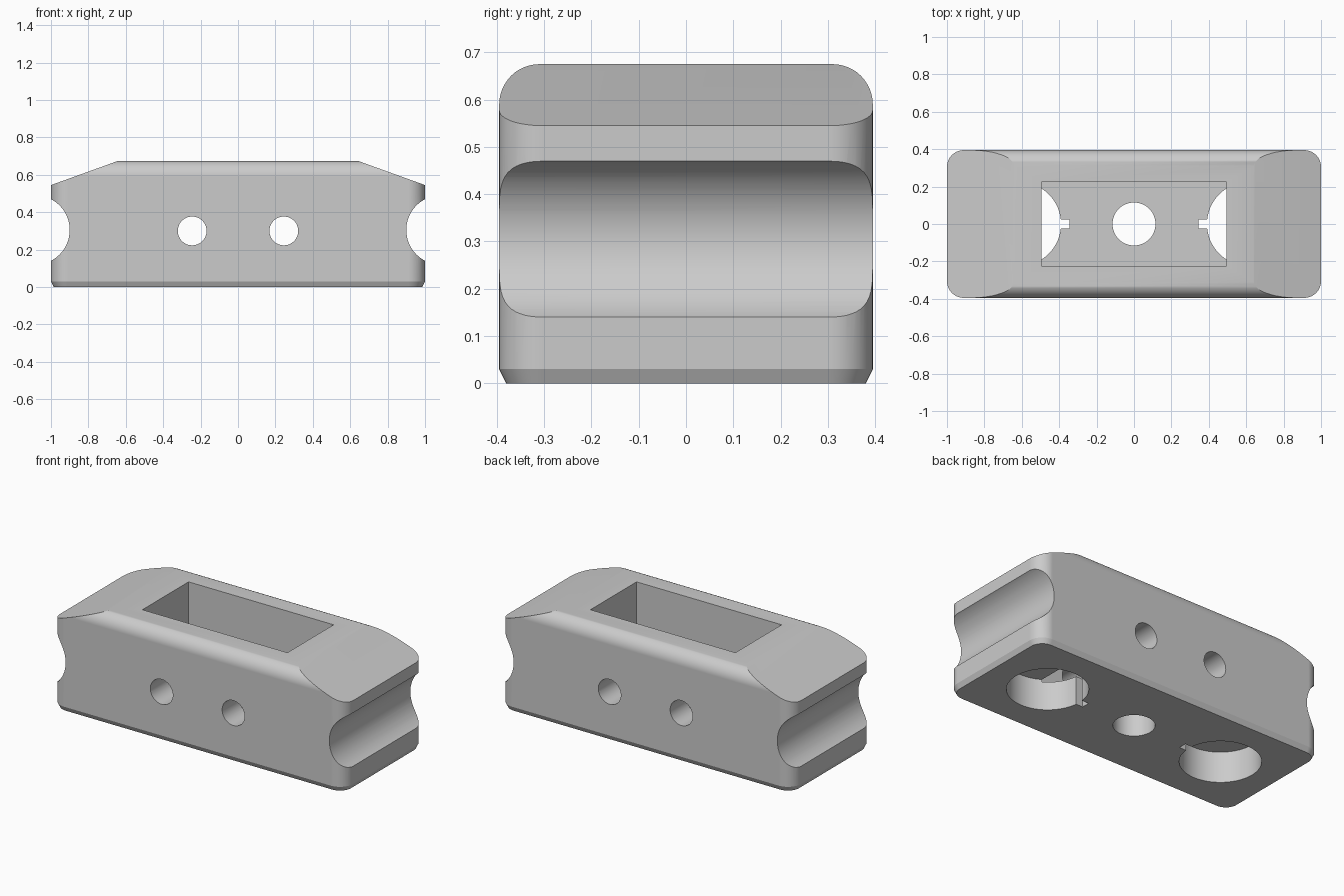
import bpy, bmesh, math
from mathutils import Vector

cube = bpy.data.objects.get("Cube")
if cube:
    bpy.data.objects.remove(cube, do_unlink=True)

grey = bpy.data.materials.new("plain grey")
grey.use_nodes = True
grey.diffuse_color = (0.6, 0.6, 0.6, 1)
grey.node_tree.nodes["Principled BSDF"].inputs["Base Color"].default_value = (0.6, 0.6, 0.6, 1)

# Each axis maps profile coordinates (u, v) and depth d to a point
PLACE = {
    "x": lambda u, v, d: Vector((d, u, v)),
    "y": lambda u, v, d: Vector((u, d, v)),
    "z": lambda u, v, d: Vector((u, v, d)),
}


def loft(name, axis, sections):
    """Closed solid through (profile, depth) sections with equal point counts."""
    bm = bmesh.new()
    rings = [[bm.verts.new(PLACE[axis](u, v, d)) for u, v in pts] for pts, d in sections]
    for a, b in zip(rings, rings[1:]):
        for i in range(len(a)):
            j = (i + 1) % len(a)
            bm.faces.new((a[i], a[j], b[j], b[i]))
    bm.faces.new(rings[0])
    bm.faces.new(rings[-1])
    bmesh.ops.recalc_face_normals(bm, faces=bm.faces)
    mesh = bpy.data.meshes.new(name)
    bm.to_mesh(mesh)
    bm.free()
    mesh.materials.append(grey)
    obj = bpy.data.objects.new(name, mesh)
    bpy.context.collection.objects.link(obj)
    return obj


def prism(name, axis, pts, low, high):
    return loft(name, axis, [(pts, low), (pts, high)])


def circle(cu, cv, r, n=64):
    return [(cu + r * math.cos(math.tau * i / n), cv + r * math.sin(math.tau * i / n)) for i in range(n)]


def rect(u0, u1, v0, v1):
    return [(u0, v0), (u1, v0), (u1, v1), (u0, v1)]


def rounded_rect(u0, u1, v0, v1, r, n=12):
    corners = [(u1 - r, v1 - r), (u0 + r, v1 - r), (u0 + r, v0 + r), (u1 - r, v0 + r)]
    pts = []
    for k, (cu, cv) in enumerate(corners):
        for i in range(n + 1):
            a = math.pi / 2 * (k + i / n)
            pts.append((cu + r * math.cos(a), cv + r * math.sin(a)))
    return pts


def combine(target, tool, operation):
    mod = target.modifiers.new("cut", "BOOLEAN")
    mod.operation = operation
    mod.solver = "EXACT"
    mod.object = tool
    bpy.ops.object.select_all(action="DESELECT")
    bpy.context.view_layer.objects.active = target
    target.select_set(True)
    bpy.ops.object.modifier_apply(modifier=mod.name)
    bpy.data.objects.remove(tool, do_unlink=True)


X, Y, TOP = 1.0, 0.395, 0.675

# Block with rounded upright corners and a chamfered foot
foot = rounded_rect(-X + 0.015, X - 0.015, -Y + 0.015, Y - 0.015, 0.075)
plan = rounded_rect(-X, X, -Y, Y, 0.09)
body = loft("block_body", "z", [(foot, 0), (plan, 0.03), (plan, 0.8)])

# Rounded long top edges
combine(body, prism("top_rounding", "x", rounded_rect(-Y, Y, -0.3, TOP, 0.085), -1.2, 1.2), "INTERSECT")

# Sloped ends of the top
slope = (TOP - 0.545) / 0.36
half = [(1.2, TOP - slope * 0.56), (0.5, TOP + slope * 0.14)]
outline = [(-1.2, -0.2), (1.2, -0.2)] + half + [(-x, z) for x, z in reversed(half)]
combine(body, prism("end_slopes", "y", outline, -0.6, 0.6), "INTERSECT")

# Rectangular pocket from above and central hole through its floor
combine(body, prism("pocket", "z", rect(-0.495, 0.495, -0.225, 0.225), 0.175, 0.9), "DIFFERENCE")
combine(body, prism("centre_hole", "z", circle(0, 0, 0.115), -0.2, 0.3), "DIFFERENCE")

for s in (-1, 1):
    # Round groove across each end
    combine(body, prism("end_groove", "y", circle(s * 1.086, 0.305, 0.186, 96), -0.6, 0.6), "DIFFERENCE")
    # Cross hole from front to back
    combine(body, prism("cross_hole", "y", circle(s * 0.245, 0.3, 0.077, 48), -0.6, 0.6), "DIFFERENCE")
    # Blind round recess from below, with a notch toward the centre
    combine(body, prism("round_recess", "z", circle(s * 0.615, 0, 0.225), -0.2, 0.19), "DIFFERENCE")
    u0, u1 = sorted((s * 0.345, s * 0.5))
    combine(body, prism("notch", "z", rect(u0, u1, -0.025, 0.025), -0.2, 0.185), "DIFFERENCE")

# Smooth curved areas, crisp cut edges
bpy.ops.object.select_all(action="DESELECT")
bpy.context.view_layer.objects.active = body
body.select_set(True)
bpy.ops.object.shade_smooth_by_angle(angle=math.radians(25))
weighted = body.modifiers.new("even shading", "WEIGHTED_NORMAL")
weighted.keep_sharp = True
